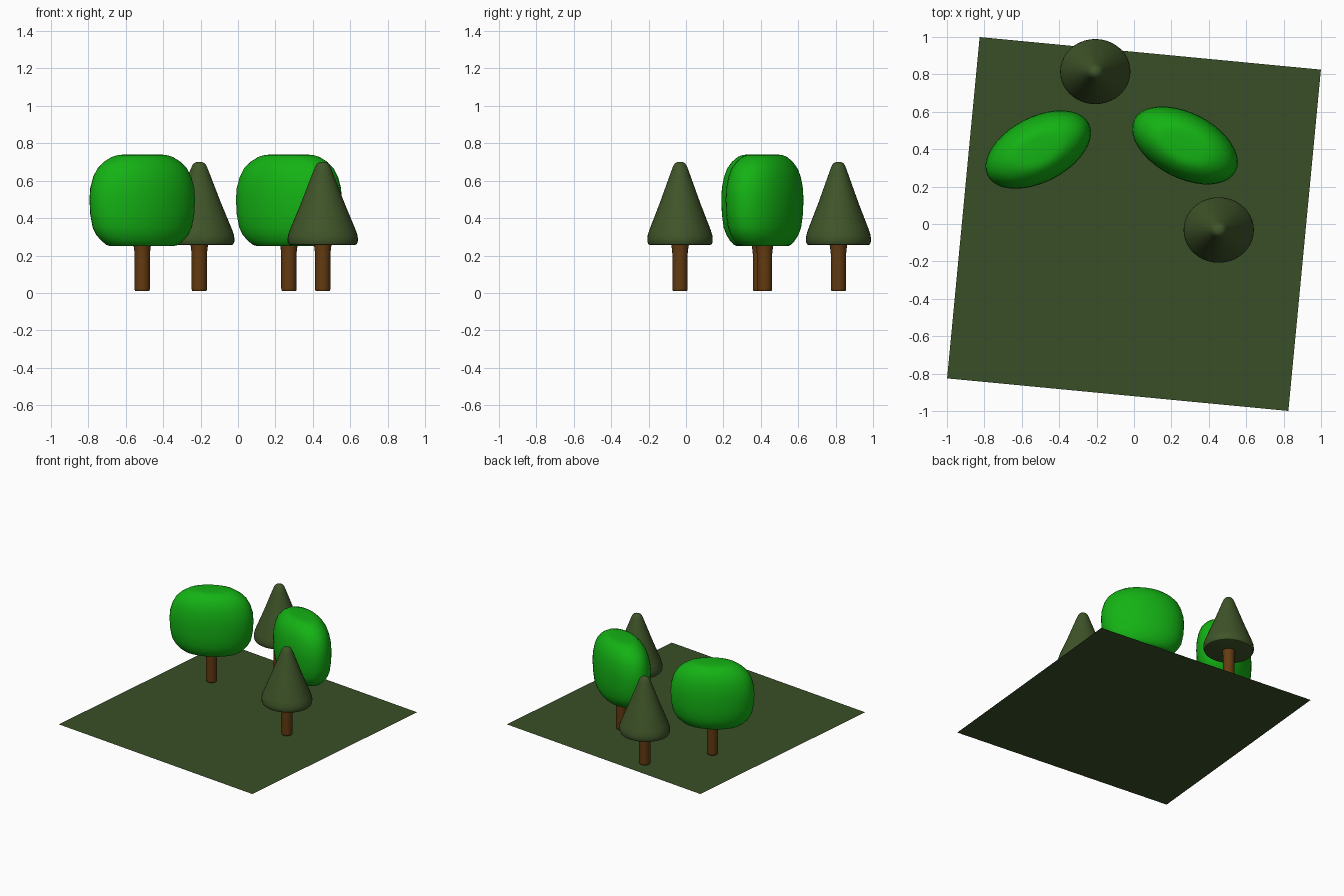
import bpy, bmesh
from math import sin, cos, pi, radians

if "Cube" in bpy.data.objects:
    bpy.data.objects.remove(bpy.data.objects["Cube"])


def material(name, rgb):
    m = bpy.data.materials.new(name)
    m.diffuse_color = (*rgb, 1)
    m.use_nodes = True
    m.node_tree.nodes["Principled BSDF"].inputs["Base Color"].default_value = m.diffuse_color
    return m


LEAF = material("leaf_green", (0.007, 0.45, 0.007))
PINE = material("pine_green", (0.05, 0.09, 0.022))
BARK = material("bark_brown", (0.13, 0.045, 0.006))
GRASS = material("grass_green", (0.04, 0.078, 0.02))


def lathe(name, profile, center, radii, angle, mat, sides=32):
    """Capped elliptical solid from (radius factor, z) rings."""
    bm = bmesh.new()
    rings = [[bm.verts.new((r * radii[0] * cos(2 * pi * i / sides),
                            r * radii[1] * sin(2 * pi * i / sides), z))
              for i in range(sides)] for r, z in profile]
    for lo, hi in zip(rings, rings[1:]):
        for i in range(sides):
            j = (i + 1) % sides
            bm.faces.new((lo[i], lo[j], hi[j], hi[i]))
    bm.faces.new(rings[0][::-1])
    bm.faces.new(rings[-1])
    me = bpy.data.meshes.new(name)
    bm.to_mesh(me)
    bm.free()
    me.materials.append(mat)
    ob = bpy.data.objects.new(name, me)
    bpy.context.collection.objects.link(ob)
    ob.location = (*center, 0)
    ob.rotation_euler.z = radians(angle)
    bpy.ops.object.select_all(action='DESELECT')
    bpy.context.view_layer.objects.active = ob
    ob.select_set(True)
    bpy.ops.object.shade_smooth_by_angle(angle=radians(40))
    return ob


# Profiles: radius factor, height
crown = [(.60, .25), (.68, .257), (.78, .28), (.87, .31), (.94, .35), (.985, .42),
         (1, .50), (.985, .56), (.93, .62), (.85, .665), (.73, .70), (.58, .727),
         (.46, .737), (.34, .74), (.05, .741)]
cone = [(.90, .255), (.96, .259), (.995, .272), (1, .29), (.985, .31), (.93, .34),
        (.62, .48), (.26, .655), (.20, .682), (.15, .694), (.08, .70), (.02, .701)]
trunk = [(.90, .01), (.97, .014), (1, .025), (1, .21), (1.08, .24), (1.16, .26)]

# Square ground sheet, slightly turned
bpy.ops.mesh.primitive_plane_add(size=1.833, rotation=(0, 0, radians(-5.45)))
ground = bpy.context.object
ground.name = "ground"
ground.data.materials.append(GRASS)

# Trees: crown kind, centre, radii, turn
trees = [
    ("round", (-.512, .398), (.305, .175), 27.5),
    ("round", (.272, .42), (.305, .175), -27),
    ("pine", (-.207, .815), (.188, .174), 0),
    ("pine", (.453, -.032), (.188, .175), 0),
]
for n, (kind, center, radii, turn) in enumerate(trees, 1):
    is_round = kind == "round"
    lathe(f"{kind}_crown_{n}", crown if is_round else cone, center, radii, turn,
          LEAF if is_round else PINE, 40)
    lathe(f"{kind}_trunk_{n}", trunk, center, (.041, .041), 0, BARK, 20)
